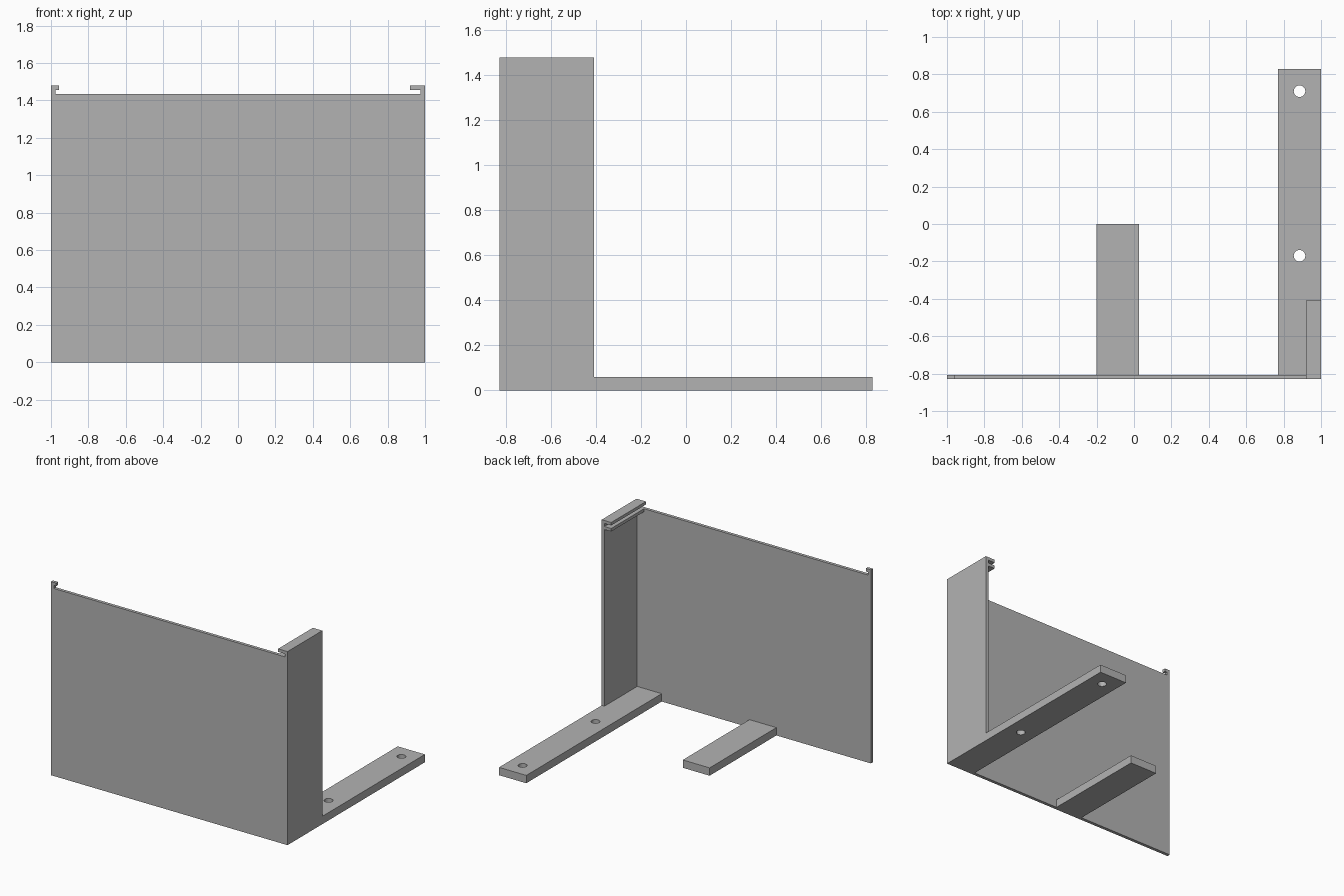
import bpy
import bmesh

cube = bpy.data.objects.get("Cube")
if cube:
    bpy.data.objects.remove(cube, do_unlink=True)

# One plain grey for every part
grey = bpy.data.materials.new("plain_grey")
grey.use_nodes = True
grey.diffuse_color = (0.45, 0.45, 0.45, 1)
grey.node_tree.nodes["Principled BSDF"].inputs["Base Color"].default_value = grey.diffuse_color

# Main dimensions
FRONT, INNER, WALL_END, BACK = -0.83, -0.806, -0.41, 0.83
SHEET = 0.023          # sheet thickness
TOP = 1.48             # top of the hooks
LIP = TOP - SHEET      # underside of the hooks
PLATE = 1.434          # top of the front plate
BAR = 0.06             # height of the foot bars
HOOK_R, HOOK_L = 0.92, -0.957


def add_object(name, bm):
    bmesh.ops.recalc_face_normals(bm, faces=bm.faces)
    mesh = bpy.data.meshes.new(name)
    bm.to_mesh(mesh)
    bm.free()
    mesh.materials.append(grey)
    obj = bpy.data.objects.new(name, mesh)
    bpy.context.collection.objects.link(obj)
    return obj


def extrude_profile(name, points, y0, y1):
    """Extrude an outline of (x, z) points from y0 to y1."""
    bm = bmesh.new()
    face = bm.faces.new([bm.verts.new((x, y0, z)) for x, z in points])
    new = bmesh.ops.extrude_face_region(bm, geom=[face])["geom"]
    verts = [v for v in new if isinstance(v, bmesh.types.BMVert)]
    bmesh.ops.translate(bm, verts=verts, vec=(0, y1 - y0, 0))
    return add_object(name, bm)


def bar(name, x0, x1, y1):
    return extrude_profile(name, [(x0, 0), (x1, 0), (x1, BAR), (x0, BAR)], INNER, y1)


def drill(target, x, y, radius):
    bm = bmesh.new()
    bmesh.ops.create_cone(bm, cap_ends=True, segments=32, radius1=radius,
                          radius2=radius, depth=BAR * 4)
    cutter = add_object("hole_cutter", bm)
    cutter.location = (x, y, 0)
    cutter.hide_render = True
    mod = target.modifiers.new("hole", "BOOLEAN")
    mod.operation = "DIFFERENCE"
    mod.solver = "EXACT"
    mod.object = cutter
    bpy.context.view_layer.objects.active = target
    bpy.ops.object.modifier_apply(modifier=mod.name)
    bpy.data.objects.remove(cutter, do_unlink=True)


# Upper right hook outline, from the slot floor round to the outer top corner
hook = [(1, TOP), (HOOK_R, TOP), (HOOK_R, LIP), (1 - SHEET, LIP), (1 - SHEET, PLATE)]

# Front plate with a hook at both upper corners
extrude_profile("front_plate", [(-1, 0), (1, 0)] + hook + [
    (SHEET - 1, PLATE), (SHEET - 1, LIP), (HOOK_L, LIP), (HOOK_L, TOP), (-1, TOP)],
    FRONT, INNER)

# Side wall with a slotted rail along its top
ledge = PLATE - SHEET
extrude_profile("side_wall", [(1, BAR)] + hook + [
    (HOOK_R, PLATE), (HOOK_R, ledge), (1 - SHEET, ledge), (1 - SHEET, BAR)],
    INNER, WALL_END)

# Foot bars, the long one with two screw holes
long_foot = bar("long_foot", 0.77, 1, BACK)
for hole_y in (-0.17, 0.71):
    drill(long_foot, 0.885, hole_y, 0.031)
bar("short_foot", -0.2, 0.027, 0)
